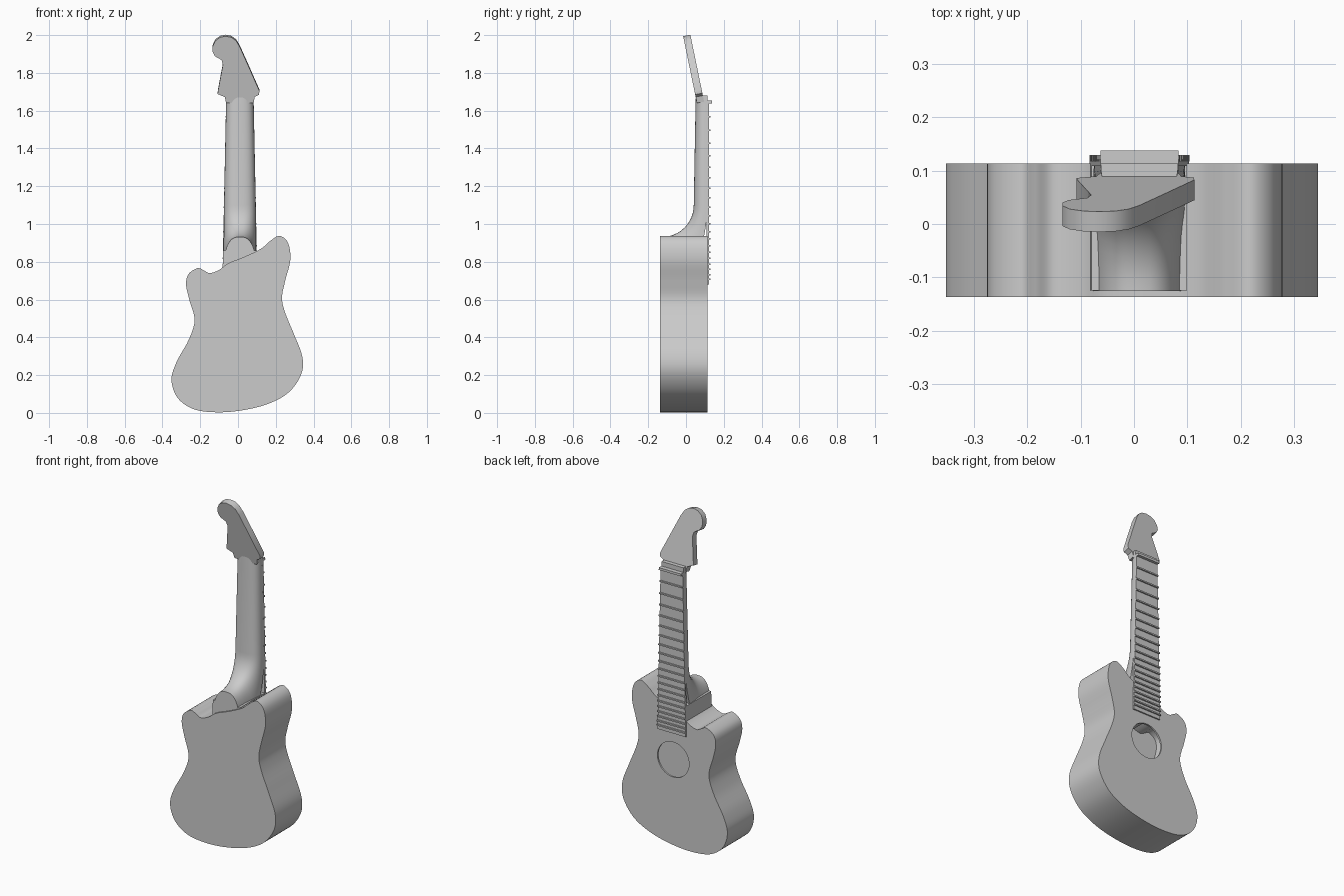
import bpy, bmesh, math
from mathutils import Vector

cube = bpy.data.objects.get("Cube")
if cube:
    bpy.data.objects.remove(cube, do_unlink=True)

grey = bpy.data.materials.new("plain grey")
grey.use_nodes = True
grey.diffuse_color = (0.6, 0.6, 0.6, 1)
grey.node_tree.nodes["Principled BSDF"].inputs["Base Color"].default_value = (0.6, 0.6, 0.6, 1)


def finish(name, bm, angle=None):
    """Turn a bmesh into a named, coloured object."""
    bmesh.ops.recalc_face_normals(bm, faces=bm.faces[:])
    mesh = bpy.data.meshes.new(name)
    bm.to_mesh(mesh)
    bm.free()
    mesh.materials.append(grey)
    ob = bpy.data.objects.new(name, mesh)
    bpy.context.collection.objects.link(ob)
    bpy.ops.object.select_all(action='DESELECT')
    ob.select_set(True)
    bpy.context.view_layer.objects.active = ob
    if angle:
        bpy.ops.object.shade_smooth_by_angle(angle=math.radians(angle))
    return ob


def loft(bm, rings):
    """Skin closed rings and cap both ends."""
    loops = [[bm.verts.new(p) for p in ring] for ring in rings]
    n = len(loops[0])
    for a, b in zip(loops, loops[1:]):
        for i in range(n):
            j = (i + 1) % n
            bm.faces.new((a[i], a[j], b[j], b[i]))
    bm.faces.new(loops[0])
    bm.faces.new(loops[-1][::-1])


def smooth_loop(points, steps):
    """Closed Catmull-Rom curve through the points."""
    pts = [Vector(p) for p in points]
    n, out = len(pts), []
    for i in range(n):
        a, b, c, d = (pts[(i + k) % n] for k in (-1, 0, 1, 2))
        for s in range(steps):
            t = s / steps
            out.append(0.5 * (2 * b + (c - a) * t + (2 * a - 5 * b + 4 * c - d) * t * t
                              + (3 * b - a - 3 * c + d) * t ** 3))
    return out


MID = 0.01            # centre line of the neck
TOP = 0.113           # soundboard plane
NUT, END = 1.645, 0.68


def half_width(z):
    return 0.073 + 0.02 * (NUT - z) / (NUT - END)


# Hollow body
outline = [(-.215, .766), (-.262, .735), (-.275, .68), (-.258, .60), (-.23, .49), (-.262, .385),
           (-.325, .27), (-.352, .175), (-.32, .08), (-.235, .02), (-.11, .003), (.03, .015),
           (.165, .05), (.27, .11), (.335, .205), (.34, .30), (.295, .42), (.25, .53),
           (.233, .61), (.25, .70), (.277, .81), (.265, .90), (.22, .937), (.17, .91),
           (.12, .868), (.03, .825), (-.05, .793), (-.10, .757), (-.15, .74), (-.185, .757)]
curve = smooth_loop(outline, 6)
bm = bmesh.new()
loft(bm, [[(p.x, y, p.y) for p in curve] for y in (-.137, TOP)])
body = finish("body", bm)
shell = body.modifiers.new("shell", 'SOLIDIFY')
shell.thickness = 0.015
shell.offset = -1

# Sound hole cut through the soundboard
bm = bmesh.new()
ring = [(0.005 + .104 * math.cos(i * math.tau / 64), .52 + .104 * math.sin(i * math.tau / 64))
        for i in range(64)]
loft(bm, [[(x, y, z) for x, z in ring] for y in (.05, .2)])
cutter = finish("sound_hole_cutter", bm)
cutter.hide_render = True
hole = body.modifiers.new("sound_hole", 'BOOLEAN')
hole.operation = 'DIFFERENCE'
hole.solver = 'EXACT'
hole.object = cutter
bpy.context.view_layer.objects.active = body
for mod in ("shell", "sound_hole"):
    bpy.ops.object.modifier_apply(modifier=mod)
bpy.data.objects.remove(cutter, do_unlink=True)
bpy.ops.object.select_all(action='DESELECT')
body.select_set(True)
bpy.context.view_layer.objects.active = body
bpy.ops.object.shade_smooth_by_angle(angle=math.radians(35))


# Neck and heel: D-shaped sections from flat base to rounded crown
def d_section(base, crown, hw, n=24):
    out = []
    for i in range(n + 1):
        a = math.pi * i / n
        c, s = math.cos(a), math.sin(a)
        u = math.copysign(abs(c) ** 0.75, c)
        v = max(s, 0) ** 0.75
        out.append((MID + hw * u,
                    base[0] + (crown[0] - base[0]) * v,
                    base[1] + (crown[1] - base[1]) * v))
    return out


sections = [((TOP, 1.68), (.052, 1.68)), ((TOP, 1.6), (.05, 1.6)), ((TOP, 1.1), (.041, 1.1))]
for k in range(1, 13):                     # heel sweeps round toward the back
    a = math.pi / 2 * k / 12
    crown = (-.125 + .166 * math.cos(a), 1.1 - .168 * math.sin(a))
    t = k / 12
    base = (TOP - .238 * t ** 2, 1.1 - .38 * min(1, 1.6 * t))
    sections.append((base, crown))
bm = bmesh.new()
loft(bm, [d_section(b, c, half_width(max(c[1], .9))) for b, c in sections])
finish("neck", bm, 40)

# Solid block filling the heel between neck and soundboard
bm = bmesh.new()
loft(bm, [[(MID + s * half_width(z), y, z) for s, y in ((-1, -.124), (1, -.124), (1, TOP), (-1, TOP))]
          for z in (.72, .86)])
finish("heel_block", bm)

# Headstock, tilted back
lobe = [(-.063, 1.64), (-.07, 1.672), (-.108, 1.688), (-.105, 1.71), (-.08, 1.842), (-.087, 1.868),
        (-.122, 1.888), (-.134, 1.91), (-.134, 1.94), (-.12, 1.97), (-.095, 1.988), (-.065, 1.994),
        (-.035, 1.988), (-.01, 1.97), (.01, 1.937), (.06, 1.825), (.113, 1.705), (.112, 1.685),
        (.088, 1.672), (.083, 1.64)]
bm = bmesh.new()
tilt = Vector((0, .038, .008))
back = [Vector((x, .06 - .206 * (z - 1.63), z)) for x, z in lobe]
loft(bm, [back, [p + tilt for p in back]])
finish("headstock", bm, 30)


# Fretboard, frets and nut
def bar(bm, z0, z1, y0, y1, extra=0.0):
    loft(bm, [[(MID + s * (half_width(z) + extra), y, z)
               for s, y in ((-1, y0), (1, y0), (1, y1), (-1, y1))] for z in (z0, z1)])


bm = bmesh.new()
bar(bm, END, NUT, TOP - .004, .121)
finish("fretboard", bm)

bm = bmesh.new()
for n in range(1, 21):
    z = NUT - 1.37 * (1 - 2 ** (-n / 12))
    bar(bm, z - .004, z + .004, .117, .129, .001)
finish("frets", bm)

bm = bmesh.new()
bar(bm, NUT - .006, NUT + .008, .09, .138)
finish("nut", bm)
